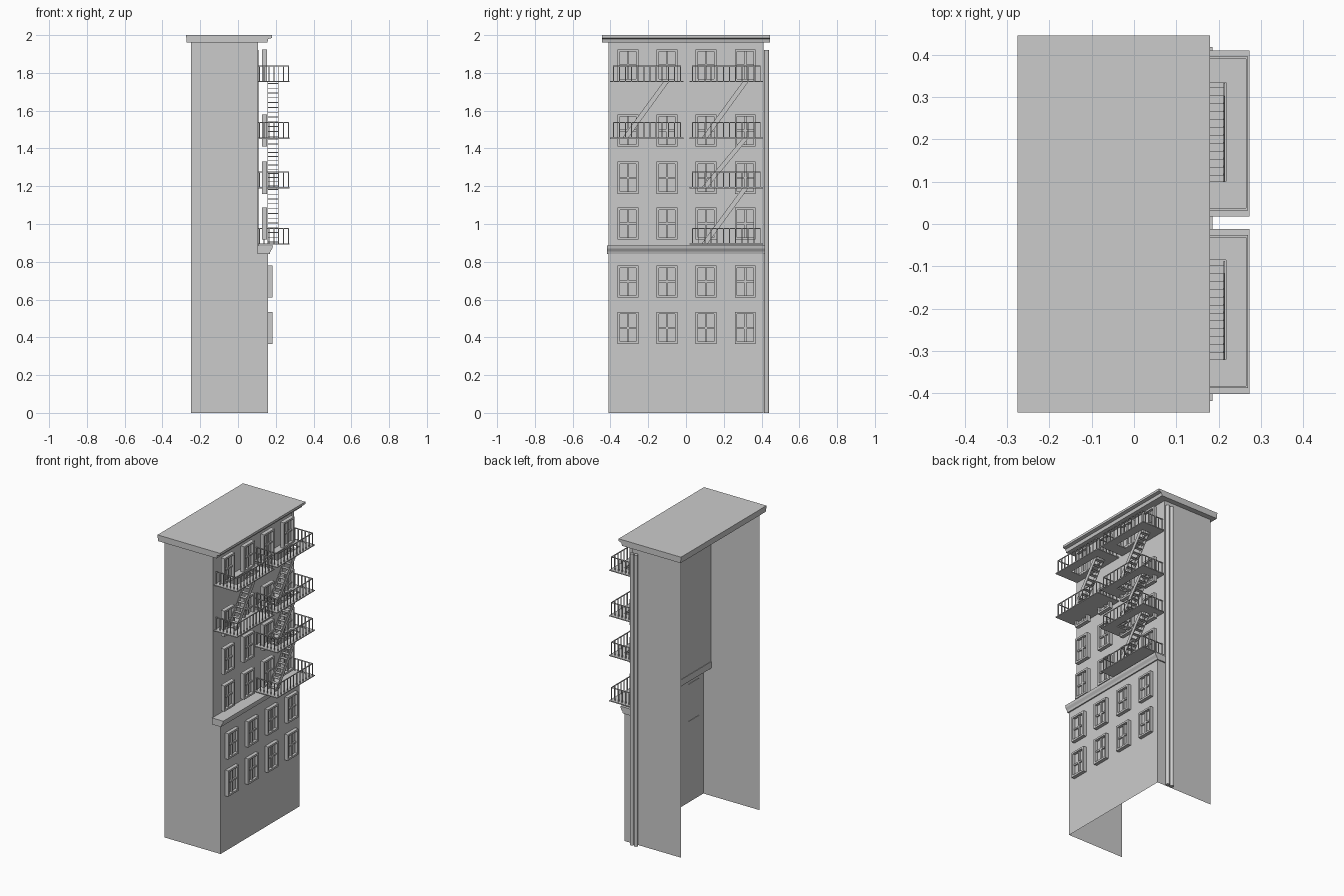
import bpy, bmesh
from mathutils import Vector

if "Cube" in bpy.data.objects:
    bpy.data.objects.remove(bpy.data.objects["Cube"])


def finish(name, bm):
    bmesh.ops.recalc_face_normals(bm, faces=bm.faces)
    me = bpy.data.meshes.new(name)
    bm.to_mesh(me)
    bm.free()
    ob = bpy.data.objects.new(name, me)
    bpy.context.collection.objects.link(ob)
    return ob


def box(bm, x0, x1, y0, y1, z0, z1):
    vs = bmesh.ops.create_cube(bm, size=1)['verts']
    for v in vs:
        v.co = ((x0 + x1) / 2 + v.co.x * (x1 - x0),
                (y0 + y1) / 2 + v.co.y * (y1 - y0),
                (z0 + z1) / 2 + v.co.z * (z1 - z0))


def prism(bm, pts, y0, y1):
    # closed XZ profile extruded along y
    f = bm.faces.new([bm.verts.new((x, y0, z)) for x, z in pts])
    ext = bmesh.ops.extrude_face_region(bm, geom=[f], use_keep_orig=True)['geom']
    for v in ext:
        if isinstance(v, bmesh.types.BMVert):
            v.co.y = y1


# building shell: stepped facade and two side walls, open at the back and base
bm = bmesh.new()
facade = [(0.16, 0), (0.16, 0.86), (0.105, 0.86), (0.105, 1.97)]
sides = []
for y in (-0.41, 0.41):
    row = [bm.verts.new((x, y, z)) for x, z in facade]
    back = [bm.verts.new((-0.25, y, z)) for z in (1.97, 0)]
    bm.faces.new(row + back)
    sides.append(row)
for i in range(3):
    bm.faces.new((sides[0][i], sides[1][i], sides[1][i + 1], sides[0][i + 1]))
finish("building_walls", bm)

# roof slab with stepped cornice
bm = bmesh.new()
prism(bm, [(-0.275, 2), (0.18, 2), (0.18, 1.985), (0.16, 1.98), (0.155, 1.96),
           (-0.272, 1.96)], -0.445, 0.445)
finish("roof_cornice", bm)

# ledge where the facade steps back
bm = bmesh.new()
prism(bm, [(0.102, 0.885), (0.185, 0.885), (0.182, 0.87), (0.172, 0.855),
           (0.168, 0.842), (0.102, 0.842)], -0.418, 0.418)
finish("ledge", bm)

# drain pipes on the side wall
bm = bmesh.new()
for x in (0.095, 0.065):
    ret = bmesh.ops.create_cone(bm, cap_ends=True, segments=12, radius1=0.013,
                                radius2=0.013, depth=1.92)
    bmesh.ops.translate(bm, verts=ret['verts'], vec=(x, 0.427, 0.96))
finish("drain_pipes", bm)


def window(name, x, y, z):
    # casing, cross bars and a recessed pane; x is the rear plane
    bm = bmesh.new()
    w, h, t, d = 0.055, 0.085, 0.012, 0.026
    for s in (-1, 1):
        a, b = sorted((y + s * w, y + s * (w - t)))
        box(bm, x, x + d, a, b, z - h, z + h)
        a, b = sorted((z + s * h, z + s * (h - t)))
        box(bm, x, x + d, y - w + t, y + w - t, a, b)
    box(bm, x, x + 0.018, y - 0.006, y + 0.006, z - h + t, z + h - t)
    box(bm, x, x + 0.018, y - w + t, y + w - t, z - 0.005, z + 0.005)
    box(bm, x, x + 0.008, y - w + t, y + w - t, z - h + t, z + h - t)
    finish(name, bm)


for r, z in enumerate((0.45, 0.695, 1.002, 1.245, 1.495, 1.84)):
    for c in range(4):
        window(f"window_{r}_{c}", 0.157 if r < 2 else 0.128, -0.307 + 0.2067 * c, z)


def platform(name, y0, y1, z, hole):
    bm = bmesh.new()
    x0, x1, t = 0.107, 0.273, 0.006
    # floor, with a stair opening where a flight arrives from below
    if hole:
        h0, h1 = hole
        box(bm, x0, 0.153, y0, y1, z - t, z)
        box(bm, 0.217, x1, y0, y1, z - t, z)
        box(bm, 0.153, 0.217, y0, h0, z - t, z)
        box(bm, 0.153, 0.217, h1, y1, z - t, z)
    else:
        box(bm, x0, x1, y0, y1, z - t, z)
    # rails and balusters on three sides
    p, xr, a, b = 0.0025, 0.267, y0 + 0.017, y1 - 0.017
    zr = z + 0.082
    box(bm, xr - p, xr + p, a, b, zr - 0.005, zr)
    for y in (a, b):
        box(bm, x0, xr, y - p, y + p, zr - 0.005, zr)
        for i in range(6):
            x = x0 + 0.006 + (xr - x0 - 0.006) * i / 6
            box(bm, x - p, x + p, y - p, y + p, z, zr)
    for i in range(12):
        y = a + (b - a) * i / 11
        box(bm, xr - p, xr + p, y - p, y + p, z, zr)
    finish(name, bm)


def stairs(name, y0, y1, z0, z1):
    bm = bmesh.new()
    # slanted stringers
    for x in (0.155, 0.211):
        vs = []
        for xx in (x, x + 0.004):
            vs.append([bm.verts.new((xx, yy, zz)) for yy, zz in (
                (y0 - 0.02, z0), (y0 + 0.012, z0), (y1 + 0.008, z1), (y1 - 0.022, z1))])
        bm.faces.new(vs[0])
        bm.faces.new(vs[1][::-1])
        for i in range(4):
            j = (i + 1) % 4
            bm.faces.new((vs[0][i], vs[1][i], vs[1][j], vs[0][j]))
    # treads
    n = 12
    for i in range(n):
        f = (i + 0.5) / n
        y, z = y0 + (y1 - y0) * f, z0 + (z1 - z0) * f
        box(bm, 0.157, 0.213, y - 0.013, y + 0.008, z - 0.002, z + 0.002)
    finish(name, bm)


# fire escapes: four levels on one side, two on the other
levels = [0.897, 1.195, 1.457, 1.757]
for side, y0, y1, first, s0, s1 in (("right", 0.018, 0.41, 0, 0.10, 0.325),
                                    ("left", -0.402, -0.012, 2, -0.32, -0.095)):
    for k in range(first, 4):
        platform(f"{side}_platform_{k}", y0, y1, levels[k],
                 (s0, s1 + 0.01) if k > first else None)
        if k > first:
            stairs(f"{side}_stairs_{k}", s0, s1, levels[k - 1] - 0.005, levels[k])
